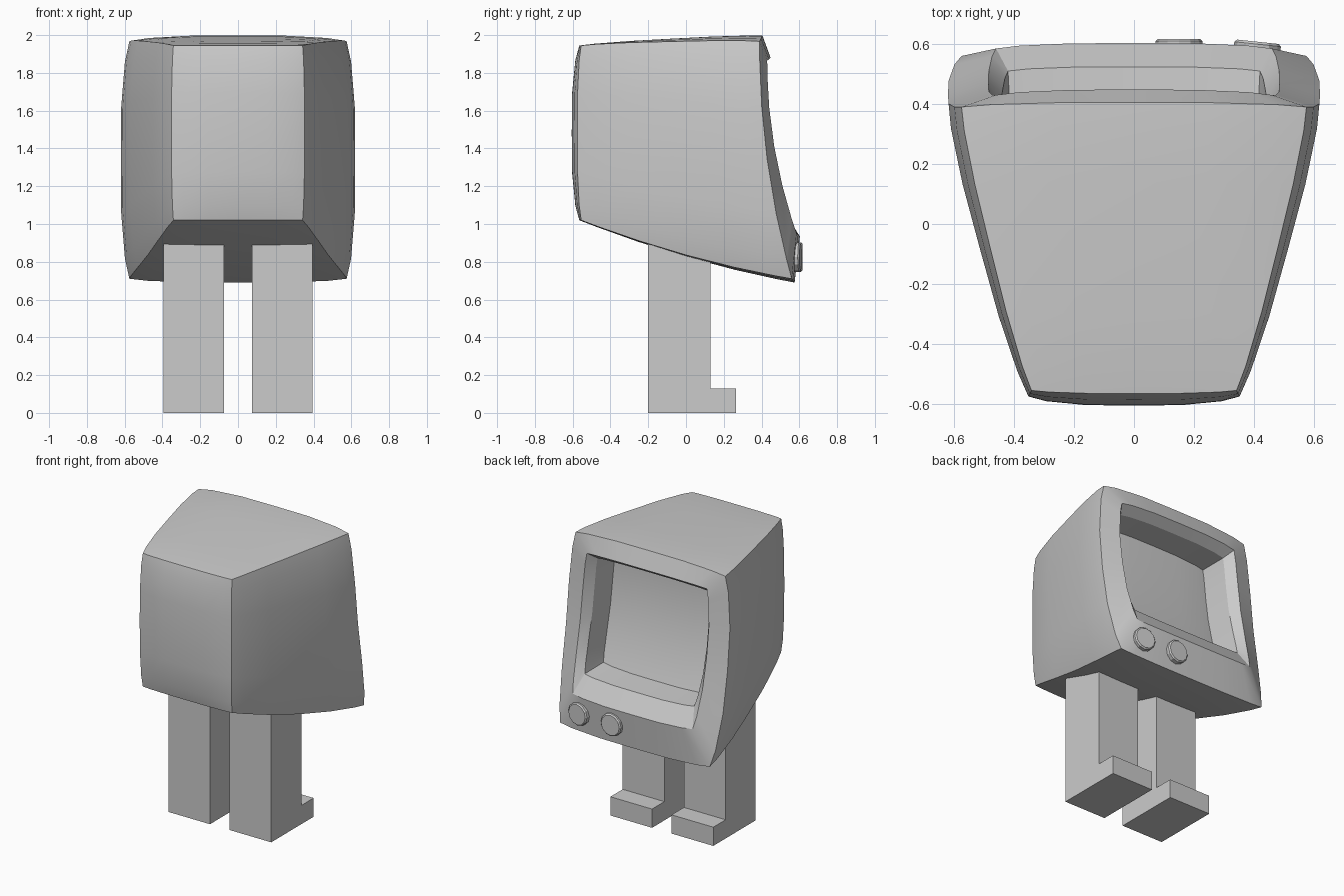
import bpy, bmesh, math
from mathutils import Vector

if "Cube" in bpy.data.objects:
    bpy.data.objects.remove(bpy.data.objects["Cube"])

T = [-1, -.83, -.45, 0, .45, .83, 1]
N = len(T) - 1


def b(t):
    return 1 - t ** 4


def lerp(a, c, t):
    return a + (c - a) * (t + 1) / 2


def shell(u, v, w):
    """Tapered, softly bulging box: u = width, v = depth, w = height."""
    f = (v + 1) / 2
    x = u * (lerp(.342, .575, v) + .02 * b(v) + b(w) * (.01 + .035 * f + .008 * b(v)))
    y = lerp(-.555, lerp(.56, .39, w), v)
    y -= f * .045 * (1 - w * w)
    y += f * .015 * b(u)
    y -= (1 - f) * (.01 * b(u) + .02 * b(w) + .02 * b(u) * b(w))
    top = lerp(1.945, 1.967, v) + .03 * b(u) * f + .01 * b(v)
    bottom = lerp(1.02, .71, v) - .03 * (1 - v * v) - .02 * b(u) * f
    return Vector((x, y, lerp(bottom, top, w)))


def loop(hw, bulge, z0, z1, y0, y1, bow):
    """Outline (or surface) parallel to the curved screen side."""
    def f(u, w):
        return Vector((u * (hw + bulge * b(w)),
                       lerp(y0, y1, w) - .04 * (1 - w * w) + bow * b(u),
                       lerp(z0, z1, w) + .015 * w * b(u)))
    return f


lip = loop(.46, .025, .95, 1.865, .585, .43, .018)
inner = loop(.42, .02, 1.07, 1.82, .51, .37, .014)
screen = loop(.41, .02, 1.08, 1.81, .32, .185, .012)


def finish(name, bm, smooth=None):
    bmesh.ops.recalc_face_normals(bm, faces=bm.faces)
    me = bpy.data.meshes.new(name)
    bm.to_mesh(me)
    bm.free()
    ob = bpy.data.objects.new(name, me)
    bpy.context.collection.objects.link(ob)
    if smooth:
        bpy.ops.object.select_all(action='DESELECT')
        ob.select_set(True)
        bpy.context.view_layer.objects.active = ob
        bpy.ops.object.shade_smooth_by_angle(angle=math.radians(smooth))
    return ob


# Television cabinet: five outer sides, frame, recess and screen
bm = bmesh.new()
cache = {}


def vert(key, co):
    if key not in cache:
        cache[key] = bm.verts.new(co)
    return cache[key]


def outer(i, j, k):
    return vert(("shell", i, j, k), shell(T[i], T[j], T[k]))


for p in range(N):
    for q in range(N):
        quad = [(p, q), (p + 1, q), (p + 1, q + 1), (p, q + 1)]
        for e in (0, N):
            bm.faces.new([outer(e, c, d) for c, d in quad])
            bm.faces.new([outer(c, d, e) for c, d in quad])
        bm.faces.new([outer(c, 0, d) for c, d in quad])
        bm.faces.new([vert(("screen", c, d), screen(T[c], T[d])) for c, d in quad])

rim = ([(i, 0) for i in range(N)] + [(N, k) for k in range(N)]
       + [(i, N) for i in range(N, 0, -1)] + [(0, k) for k in range(N, 0, -1)])
rings = [[outer(i, N, k) for i, k in rim]]
for label, fn in (("lip", lip), ("inner", inner), ("screen", screen)):
    rings.append([vert((label, i, k), fn(T[i], T[k])) for i, k in rim])
for r0, r1 in zip(rings, rings[1:]):
    for n in range(len(rim)):
        m = (n + 1) % len(rim)
        bm.faces.new((r0[n], r0[m], r1[m], r1[n]))
finish("television_cabinet", bm, 30)

# Control knobs below the screen
for n, (x, y, turn) in enumerate(((.15, .59, 0), (.41, .58, -6))):
    bpy.ops.mesh.primitive_cylinder_add(
        vertices=12, radius=.078, depth=.055, location=(x, y, .825),
        rotation=(math.radians(-90), 0, math.radians(turn)))
    knob = bpy.context.object
    knob.name = f"knob_{n + 1}"
    bev = knob.modifiers.new("rim", 'BEVEL')
    bev.width = .008
    bev.segments = 1

# Legs with toes, extruded from an L-shaped side profile
profile = [(-.2, 0), (.265, 0), (.265, .13), (.13, .13), (.13, .86), (-.2, .95)]
for side, name in ((-1, "left_leg"), (1, "right_leg")):
    bm = bmesh.new()
    face = bm.faces.new([bm.verts.new((side * .075, y, z)) for y, z in profile])
    out = bmesh.ops.extrude_face_region(bm, geom=[face])
    moved = [g for g in out["geom"] if isinstance(g, bmesh.types.BMVert)]
    bmesh.ops.translate(bm, verts=moved, vec=(side * .32, 0, 0))
    finish(name, bm)
